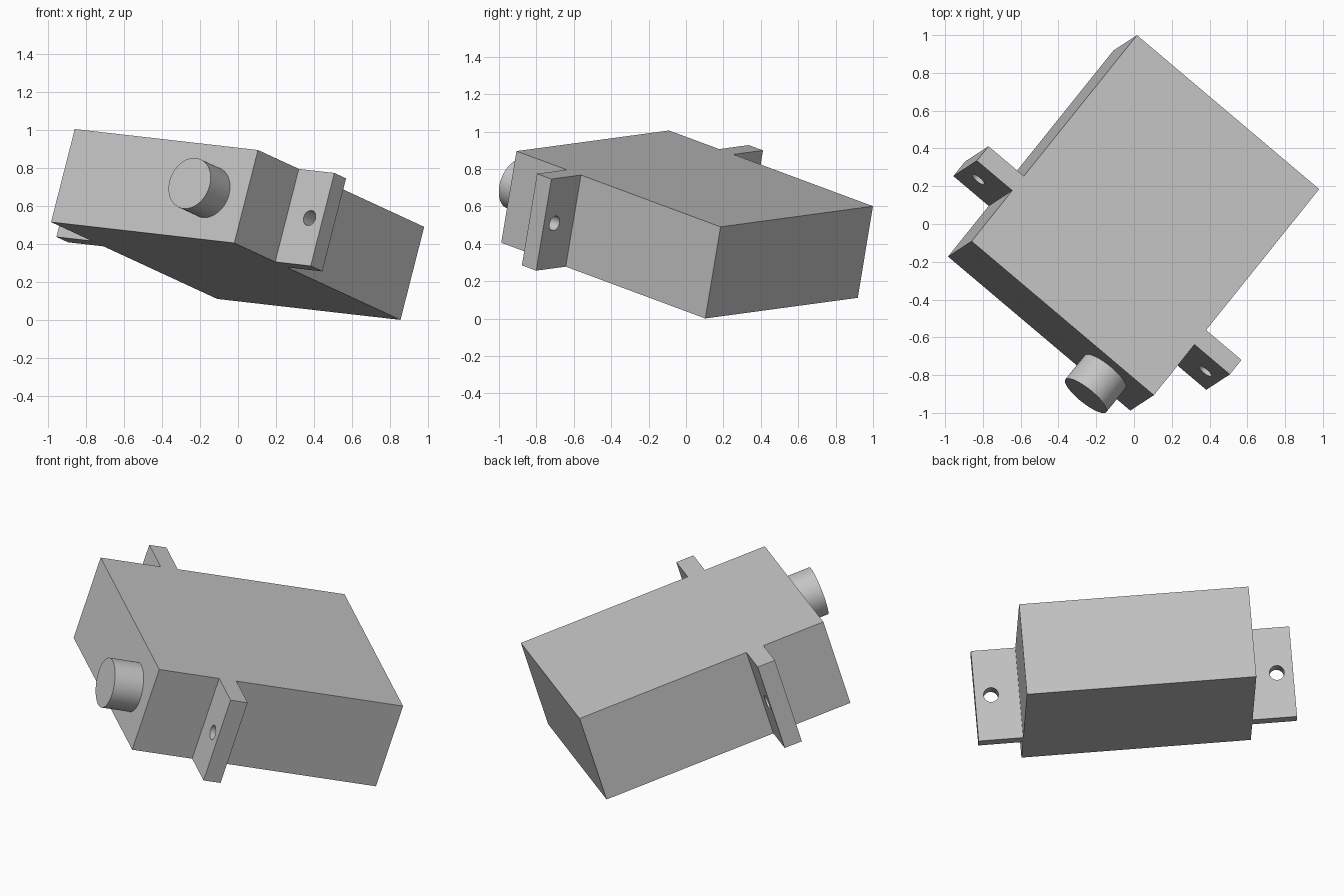
import bpy
import bmesh
from math import radians
from mathutils import Matrix, Vector

if "Cube" in bpy.data.objects:
    bpy.data.objects.remove(bpy.data.objects["Cube"])

# Tilted frame of the whole unit: width, length and height directions
width_dir = Vector((0.761, -0.643, -0.087)).normalized()
length_dir = Vector((0.601, 0.749, -0.278))
height_dir = width_dir.cross(length_dir).normalized()
length_dir = height_dir.cross(width_dir)
frame = Matrix((width_dir, length_dir, height_dir)).transposed().to_4x4()
frame.translation = (-0.002, 0.006, 0.503)

HALF_W, HALF_L, HALF_H = 0.634, 0.728, 0.256
EAR_W, EAR_FRONT, EAR_BACK = 0.88, -0.37, -0.268
HOLE_X, HOLE_R = 0.79, 0.041
SHAFT_X, SHAFT_R, SHAFT_END = 0.377, 0.139, -0.898

grey = bpy.data.materials.new("plain grey")
grey.use_nodes = True
grey.diffuse_color = (0.56, 0.56, 0.56, 1)
grey.node_tree.nodes["Principled BSDF"].inputs["Base Color"].default_value = grey.diffuse_color


def make_object(name, bm):
    bmesh.ops.recalc_face_normals(bm, faces=bm.faces)
    mesh = bpy.data.meshes.new(name)
    bm.to_mesh(mesh)
    bm.free()
    mesh.materials.append(grey)
    obj = bpy.data.objects.new(name, mesh)
    bpy.context.collection.objects.link(obj)
    obj.matrix_world = frame
    return obj


def rod(name, x, y0, y1, radius, sides):
    """Cylinder lying along the length direction."""
    bm = bmesh.new()
    bmesh.ops.create_cone(
        bm, cap_ends=True, segments=sides, radius1=radius, radius2=radius, depth=abs(y1 - y0),
        matrix=Matrix.Translation((x, (y0 + y1) / 2, 0)) @ Matrix.Rotation(radians(90), 4, 'X'))
    return make_object(name, bm)


# Case with two mounting ears: a mirrored outline extruded through the height
right_side = [(HALF_W, -HALF_L), (HALF_W, EAR_FRONT), (EAR_W, EAR_FRONT),
              (EAR_W, EAR_BACK), (HALF_W, EAR_BACK), (HALF_W, HALF_L)]
outline = right_side + [(-x, y) for x, y in reversed(right_side)]
bm = bmesh.new()
base = bm.faces.new([bm.verts.new((x, y, -HALF_H)) for x, y in outline])
top = bmesh.ops.extrude_face_region(bm, geom=[base], use_keep_orig=True)
bmesh.ops.translate(bm, vec=(0, 0, 2 * HALF_H),
                    verts=[v for v in top["geom"] if isinstance(v, bmesh.types.BMVert)])
case = make_object("case_with_mounting_ears", bm)

# Screw holes through the ears
bpy.context.view_layer.objects.active = case
for side in (-1, 1):
    cutter = rod("screw_hole_cutter", side * HOLE_X, EAR_FRONT - 0.1, EAR_BACK + 0.1, HOLE_R, 32)
    cutter.hide_render = True
    cut = case.modifiers.new("screw_hole", 'BOOLEAN')
    cut.operation = 'DIFFERENCE'
    cut.solver = 'EXACT'
    cut.object = cutter
    bpy.ops.object.modifier_apply(modifier=cut.name)
    bpy.data.objects.remove(cutter)

# Output shaft on the front face
shaft = rod("output_shaft", SHAFT_X, SHAFT_END, -HALF_L + 0.02, SHAFT_R, 64)

# Smooth the round walls, keep the edges sharp
bpy.context.view_layer.update()
bpy.ops.object.select_all(action='DESELECT')
for obj in (case, shaft):
    obj.select_set(True)
bpy.ops.object.shade_smooth_by_angle(angle=radians(30))
